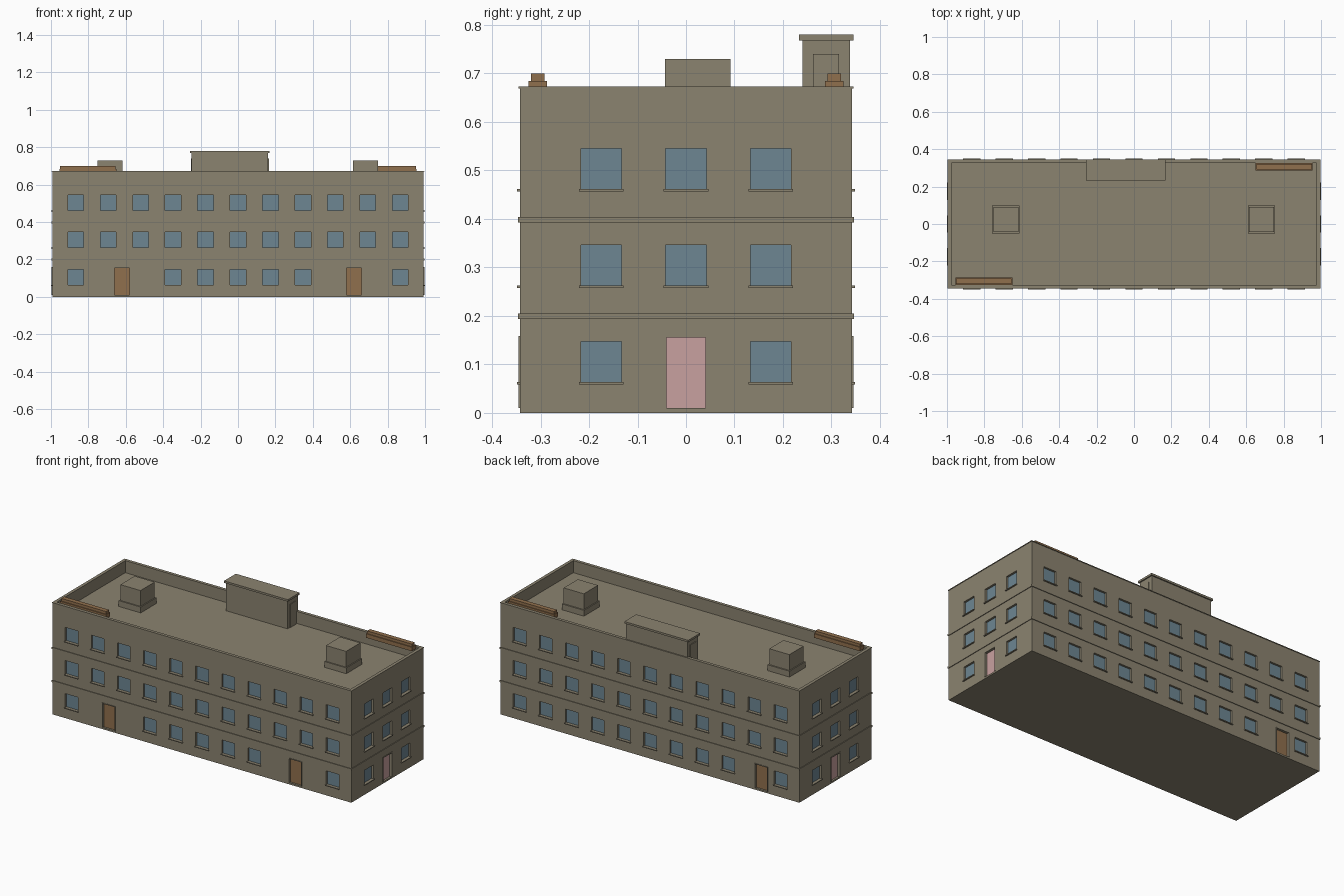
import bpy, bmesh
from math import pi
from mathutils import Matrix, Vector

cube = bpy.data.objects.get("Cube")
if cube:
    bpy.data.objects.remove(cube, do_unlink=True)


def material(name, rgb):
    m = bpy.data.materials.new(name)
    m.use_nodes = True
    m.diffuse_color = (*rgb, 1)
    bsdf = m.node_tree.nodes["Principled BSDF"]
    bsdf.inputs["Base Color"].default_value = (*rgb, 1)
    bsdf.inputs["Roughness"].default_value = 0.9
    return m


STONE = material("stone", (0.258, 0.227, 0.162))
GLASS = material("window_blue", (0.153, 0.238, 0.288))
BROWN = material("wood_brown", (0.28, 0.16, 0.075))
PINK = material("door_pink", (0.584, 0.356, 0.351))

HX, HY = 0.993, 0.342          # half length and half depth of the walls
ROOF, TOP = 0.60, 0.673        # roof deck and parapet top
FLOORS = (0.063, 0.262, 0.461)  # window sill heights
WIN = 0.084
RECESS = 0.012


def finish(name, bm, mats):
    mesh = bpy.data.meshes.new(name)
    bm.to_mesh(mesh)
    bm.free()
    for m in mats:
        mesh.materials.append(m)
    ob = bpy.data.objects.new(name, mesh)
    bpy.context.collection.objects.link(ob)
    return ob


def add_box(bm, x, y, z, frame=Matrix()):
    """Box spanning the given (low, high) ranges, moved by frame."""
    lo, hi = Vector((x[0], y[0], z[0])), Vector((x[1], y[1], z[1]))
    mat = frame @ Matrix.Translation((lo + hi) / 2) @ Matrix.Diagonal((*(hi - lo), 1))
    bmesh.ops.create_cube(bm, size=1, matrix=mat)


def boxes(name, mat, *ranges):
    bm = bmesh.new()
    for r in ranges:
        add_box(bm, *r)
    return finish(name, bm, [mat])


def facade(name, angle, half, dist, columns, skip, doors, door_mat):
    """Wall facing -y before turning, with recessed windows and doors."""
    frame = Matrix.Rotation(angle, 4, 'Z')
    holes = []
    for level, z in enumerate(FLOORS):
        for i, u in enumerate(columns):
            if level or i not in skip:
                holes.append((u - WIN / 2, u + WIN / 2, z, z + WIN, 1))
    holes += [(u - 0.04, u + 0.04, 0.01, 0.155, 2) for u in doors]
    us = sorted({round(v, 4) for h in holes for v in h[:2]} | {-half, half})
    zs = sorted({round(v, 4) for h in holes for v in h[2:4]} | {0, ROOF})
    bm = bmesh.new()

    def quad(points, index=0):
        f = bm.faces.new([bm.verts.new(frame @ Vector(p)) for p in points])
        f.material_index = index

    # Wall surface around the openings
    for a, b in zip(us, us[1:]):
        for c, d in zip(zs, zs[1:]):
            u, z = (a + b) / 2, (c + d) / 2
            if not any(h[0] < u < h[1] and h[2] < z < h[3] for h in holes):
                quad([(a, -dist, c), (b, -dist, c), (b, -dist, d), (a, -dist, d)])
    # Panes and reveals
    inner = -dist + RECESS
    for a, b, c, d, kind in holes:
        ring = [(a, c), (b, c), (b, d), (a, d)]
        quad([(u, inner, z) for u, z in ring], kind)
        for (u, z), (v, w) in zip(ring, ring[1:] + ring[:1]):
            quad([(u, -dist, z), (v, -dist, w), (v, inner, w), (u, inner, z)])
    bmesh.ops.remove_doubles(bm, verts=bm.verts, dist=1e-5)
    finish(name, bm, [STONE, GLASS, door_mat])

    # Sills under windows and surrounds around doors
    trim = bmesh.new()
    for a, b, c, d, kind in holes:
        if kind == 1:
            add_box(trim, (a - 0.004, b + 0.004), (-dist - 0.007, inner), (c - 0.004, c + 0.001), frame)
        else:
            out = (-dist - 0.003, inner)
            add_box(trim, (a - 0.005, a), out, (c, d), frame)
            add_box(trim, (b, b + 0.005), out, (c, d), frame)
            add_box(trim, (a - 0.005, b + 0.005), out, (d, d + 0.004), frame)
    finish(name + "_trim", trim, [STONE])


# Four outer walls
long_cols = [0.1735 * i for i in range(-5, 6)]
short_cols = [-0.175, 0, 0.175]
facade("front_wall", 0, HX, HY, long_cols, {1, 2, 8, 9}, [-0.62, 0.62], BROWN)
facade("back_wall", pi, HX, HY, long_cols, {9}, [0.74], BROWN)
facade("left_wall", pi / 2, HY, HX, short_cols, {1}, [0], PINK)
facade("right_wall", -pi / 2, HY, HX, short_cols, {1}, [0], PINK)


def ring(name, out, thick, z):
    """Rectangular ring following the walls."""
    x, y = HX + out, HY + out
    boxes(name, STONE,
          ((-x, x), (-y, -y + thick), z), ((-x, x), (y - thick, y), z),
          ((-x, -x + thick), (-y + thick, y - thick), z),
          ((x - thick, x), (-y + thick, y - thick), z))


# Slabs, parapet and string courses
boxes("ground_slab", STONE, ((-HX, HX), (-HY, HY), (0, 0.003)))
boxes("roof_deck", STONE, ((-HX, HX), (-HY, HY), (ROOF - 0.01, ROOF)))
ring("parapet", 0, 0.015, (ROOF, TOP - 0.004))
ring("coping", 0.003, 0.019, (TOP - 0.004, TOP))
for n, z in (("lower", 0.194), ("upper", 0.393)):
    ring(n + "_band", 0.004, 0.008, (z, z + 0.011))

# Stair house at the back edge with an overhanging cap and side panels
boxes("stair_house", STONE,
      ((-0.248, 0.161), (0.24, 0.338), (ROOF, 0.768)),
      ((-0.256, 0.168), (0.233, 0.345), (0.768, 0.78)),
      ((-0.252, 0.165), (0.262, 0.316), (ROOF, 0.74)))

# Stepped roof vents
for n, x in (("right", -0.685), ("left", 0.682)):
    boxes(n + "_roof_vent", STONE,
          ((x - 0.073, x + 0.073), (-0.05, 0.1), (ROOF, 0.635)),
          ((x - 0.067, x + 0.067), (-0.043, 0.092), (0.635, 0.73)))

# Wooden beams at opposite corners
for n, s in (("front", -1), ("back", 1)):
    x0, x1 = sorted((s * 0.65, s * 0.955))
    y = s * 0.306
    boxes(n + "_beam", BROWN,
          ((x0, x1), (y - 0.019, y + 0.019), (0.66, 0.684)),
          ((x0 + 0.004, x1 - 0.004), (y - 0.014, y + 0.014), (0.684, 0.70)))
